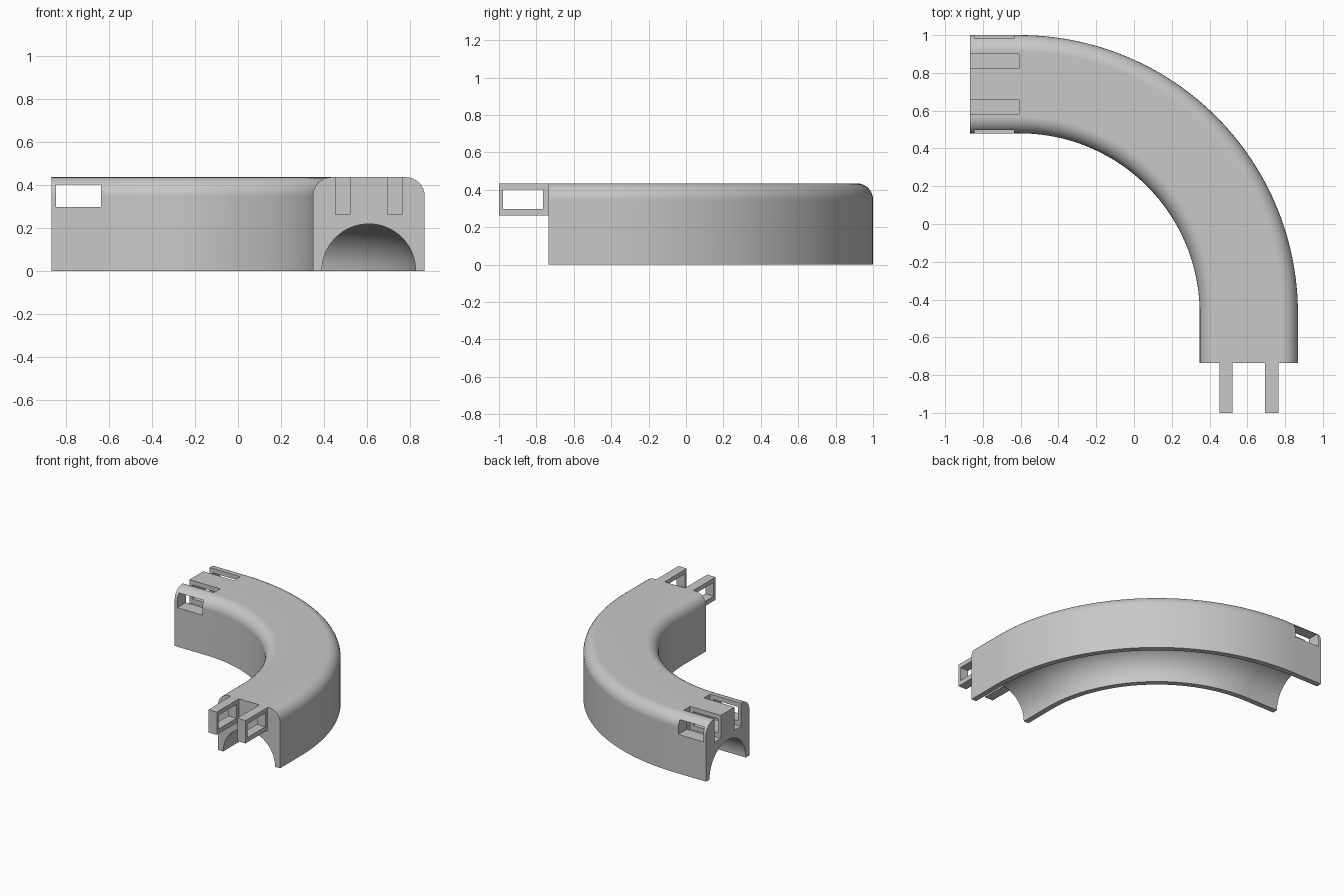
import bpy, bmesh, math
from mathutils import Vector

cube = bpy.data.objects.get("Cube")
if cube:
    bpy.data.objects.remove(cube, do_unlink=True)

# Main dimensions
HALF_W, HEIGHT, ROUND, BORE = 0.26, 0.435, 0.087, 0.218
MID_X, MID_Y = 0.608, 0.74           # centre lines of the two ends
LEFT_END, FRONT_END = -0.868, -0.735
BEND = 1.214                         # centre line radius of the bend
CX, CY = MID_X - BEND, MID_Y - BEND
CLIP_OFFSET = 0.121                  # clips and slots sit either side of the middle

grey = bpy.data.materials.new("light_grey")
grey.use_nodes = True
colour = (0.58, 0.58, 0.58, 1)
grey.diffuse_color = colour
grey.node_tree.nodes["Principled BSDF"].inputs["Base Color"].default_value = colour


def add_object(name, bm):
    bmesh.ops.recalc_face_normals(bm, faces=bm.faces)
    mesh = bpy.data.meshes.new(name)
    bm.to_mesh(mesh)
    bm.free()
    mesh.materials.append(grey)
    obj = bpy.data.objects.new(name, mesh)
    bpy.context.collection.objects.link(obj)
    return obj


def box(name, low, high):
    low, high = Vector(low), Vector(high)
    bm = bmesh.new()
    bmesh.ops.create_cube(bm, size=1)
    for v in bm.verts:
        v.co = (low + high) / 2 + v.co * (high - low)
    return add_object(name, bm)


def activate(obj):
    bpy.ops.object.select_all(action='DESELECT')
    obj.select_set(True)
    bpy.context.view_layer.objects.active = obj


def cut(target, low, high):
    cutter = box("cutter", low, high)
    cutter.hide_render = True
    mod = target.modifiers.new("cut", 'BOOLEAN')
    mod.operation, mod.solver, mod.object = 'DIFFERENCE', 'EXACT', cutter
    activate(target)
    bpy.ops.object.modifier_apply(modifier=mod.name)
    bpy.data.objects.remove(cutter, do_unlink=True)


def arc(x, z, radius, start, end, steps):
    angles = [math.radians(start + (end - start) * i / steps) for i in range(steps + 1)]
    return [(x + radius * math.cos(a), z + radius * math.sin(a)) for a in angles]


# Cross-section: rounded top corners and a half-round channel underneath
corner = HALF_W - ROUND
profile = [(HALF_W, 0)]
profile += arc(corner, HEIGHT - ROUND, ROUND, 0, 90, 8)
profile += arc(-corner, HEIGHT - ROUND, ROUND, 90, 180, 8)
profile += [(-HALF_W, 0)]
profile += arc(0, 0, BORE, 180, 0, 32)

# Path: straight, quarter bend, straight; each station has a centre and outward direction
stations = [(MID_X, FRONT_END, 0)]
STEPS = 48
for i in range(STEPS + 1):
    a = math.pi / 2 * i / STEPS
    stations.append((CX + BEND * math.cos(a), CY + BEND * math.sin(a), a))
stations.append((LEFT_END, MID_Y, math.pi / 2))

# Curved channel body
bm = bmesh.new()
rings = [[bm.verts.new((x + u * math.cos(a), y + u * math.sin(a), z)) for u, z in profile]
         for x, y, a in stations]
for r0, r1 in zip(rings, rings[1:]):
    for i in range(len(profile)):
        j = (i + 1) % len(profile)
        bm.faces.new((r0[i], r0[j], r1[j], r1[i]))
bm.faces.new(rings[0])
bm.faces.new(rings[-1])
body = add_object("curved_channel", bm)

# Open slots and cross window in the socket end
for side in (-1, 1):
    y = MID_Y + side * CLIP_OFFSET
    cut(body, (LEFT_END - 0.1, y - 0.038, 0.26), (-0.61, y + 0.038, HEIGHT + 0.1))
cut(body, (-0.845, MID_Y - 0.4, 0.296), (-0.636, MID_Y + 0.4, 0.401))
activate(body)
bpy.ops.object.shade_smooth_by_angle(angle=math.radians(30))
body.modifiers.new("even_shading", 'WEIGHTED_NORMAL').keep_sharp = True

# Windowed clips on the plug end
for name, side in (("right_clip", -1), ("left_clip", 1)):
    x = MID_X + side * CLIP_OFFSET
    clip = box(name, (x - 0.035, -1, 0.262), (x + 0.035, FRONT_END, HEIGHT))
    cut(clip, (x - 0.1, -0.978, 0.298), (x + 0.1, -0.764, 0.402))
